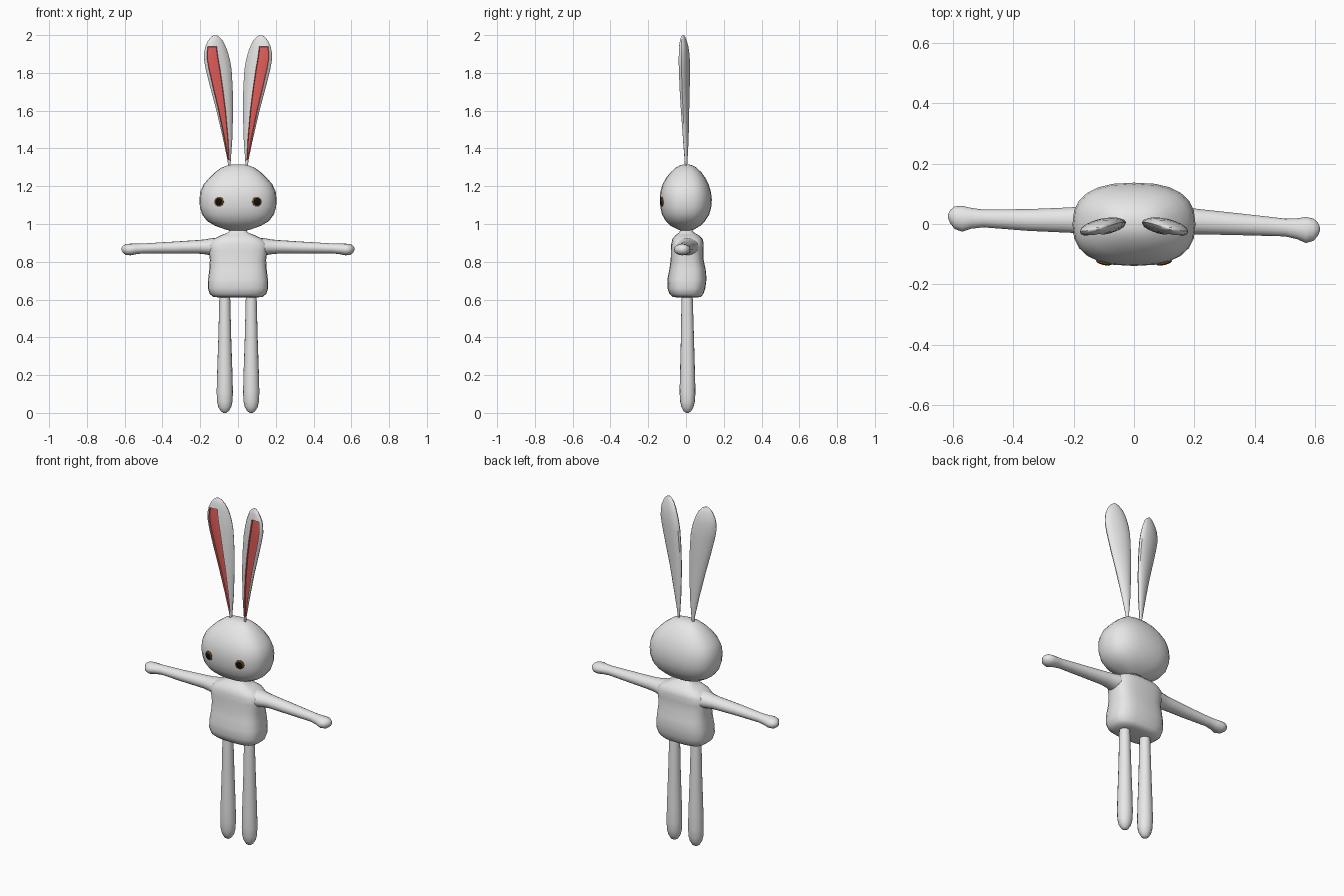
import bpy, bmesh, math
from mathutils import Vector
from mathutils.bvhtree import BVHTree


def material(name, rgb):
    m = bpy.data.materials.new(name)
    m.diffuse_color = (*rgb, 1)
    return m


FUR = material("pale_fur", (0.8, 0.8, 0.8))
PINK = material("ear_pink", (0.75, 0.11, 0.10))
BROWN = material("iris_brown", (0.22, 0.09, 0.02))
BLACK = material("pupil_black", (0.005, 0.005, 0.005))


def finish(name, bm, mats, angle=60):
    bmesh.ops.recalc_face_normals(bm, faces=bm.faces)
    me = bpy.data.meshes.new(name)
    bm.to_mesh(me)
    bm.free()
    ob = bpy.data.objects.new(name, me)
    bpy.context.collection.objects.link(ob)
    for m in mats:
        me.materials.append(m)
    bpy.ops.object.select_all(action='DESELECT')
    ob.select_set(True)
    bpy.context.view_layer.objects.active = ob
    bpy.ops.object.shade_smooth_by_angle(angle=math.radians(angle))
    return ob


def skin(bm, rings):
    """Bridge equal rings of points and cap both ends; returns quads by (ring, column)."""
    vs = [[bm.verts.new(p) for p in r] for r in rings]
    n = len(vs[0])
    quads = {}
    for i in range(len(vs) - 1):
        for j in range(n):
            k = (j + 1) % n
            quads[i, j] = bm.faces.new((vs[i][j], vs[i][k], vs[i + 1][k], vs[i + 1][j]))
    bm.faces.new(vs[0])
    bm.faces.new(vs[-1])
    return quads


def oval(ru, rv, n, power):
    e = 2 / power
    pts = []
    for i in range(n):
        a = 2 * math.pi * i / n
        c, s = math.cos(a), math.sin(a)
        pts.append((ru * math.copysign(abs(c) ** e, c), rv * math.copysign(abs(s) ** e, s)))
    return pts


def upright(name, rows, n=20, power=2.0, x=0.0):
    """Stack of ovals; each row is z, half width, front y, back y."""
    bm = bmesh.new()
    skin(bm, [[(x + u, (f + b) / 2 + v, z) for u, v in oval(w, (b - f) / 2, n, power)]
              for z, w, f, b in rows])
    return finish(name, bm, [FUR])


# Head
head = upright("head", [
    (0.962, 0.03, -0.02, 0.02), (0.972, 0.07, -0.045, 0.045), (0.99, 0.12, -0.08, 0.075),
    (1.015, 0.163, -0.107, 0.10), (1.05, 0.19, -0.127, 0.123), (1.09, 0.202, -0.136, 0.134),
    (1.13, 0.204, -0.139, 0.137), (1.17, 0.200, -0.136, 0.132), (1.21, 0.182, -0.124, 0.12),
    (1.245, 0.152, -0.105, 0.102), (1.275, 0.12, -0.08, 0.08), (1.298, 0.088, -0.055, 0.056),
    (1.31, 0.058, -0.033, 0.035), (1.315, 0.03, -0.015, 0.015)], 24, 2.5)

# Body with neck
upright("body", [
    (0.610, 0.09, -0.04, 0.05), (0.614, 0.13, -0.07, 0.08), (0.63, 0.150, -0.088, 0.092),
    (0.66, 0.160, -0.098, 0.102), (0.71, 0.158, -0.098, 0.109), (0.76, 0.152, -0.088, 0.104),
    (0.81, 0.149, -0.081, 0.093), (0.86, 0.156, -0.080, 0.092), (0.895, 0.158, -0.078, 0.094),
    (0.92, 0.132, -0.072, 0.088), (0.94, 0.090, -0.056, 0.068), (0.955, 0.052, -0.036, 0.042),
    (0.975, 0.04, -0.028, 0.03)], 24, 3.0)

# Arms with hands: x, centre z, half height, back y, front y
ARM = [(0.09, 0.878, 0.050, 0.075, -0.06), (0.14, 0.879, 0.046, 0.066, -0.05),
       (0.17, 0.879, 0.040, 0.057, -0.040), (0.21, 0.879, 0.036, 0.050, -0.034),
       (0.35, 0.875, 0.031, 0.035, -0.037), (0.50, 0.871, 0.026, 0.018, -0.041),
       (0.54, 0.868, 0.028, 0.019, -0.050), (0.57, 0.865, 0.031, 0.023, -0.063),
       (0.595, 0.865, 0.028, 0.018, -0.056), (0.61, 0.866, 0.018, 0.004, -0.038),
       (0.616, 0.867, 0.007, -0.01, -0.024)]
for side, name in ((1, "right_arm"), (-1, "left_arm")):
    bm = bmesh.new()
    rings = []
    for x, z, h, b, f in ARM:
        # the left arm swings slightly backwards
        shift = 0.0 if side > 0 else 0.045 * max(0, x - 0.1)
        if side < 0 and x > 0.3:
            shift += 0.03 * (x - 0.3) / 0.3 * 0.6
        rings.append([(side * x, (b + f) / 2 + shift + u, z + v)
                      for u, v in oval((b - f) / 2, h, 16, 2)])
    skin(bm, rings)
    finish(name, bm, [FUR])

# Legs with rounded feet
for side, name in ((1, "right_leg"), (-1, "left_leg")):
    upright(name, [
        (0.0, 0.008, 0.0, 0.014), (0.008, 0.020, -0.012, 0.027), (0.03, 0.034, -0.024, 0.039),
        (0.06, 0.041, -0.031, 0.047), (0.11, 0.043, -0.034, 0.050), (0.20, 0.041, -0.032, 0.048),
        (0.40, 0.034, -0.027, 0.042), (0.60, 0.029, -0.024, 0.036), (0.64, 0.027, -0.022, 0.034)],
        16, 2.0, side * 0.070)

# Ears: z, inner x, outer x, half thickness, centre y
EAR = [(1.295, 0.041, 0.051, 0.005, 0.0), (1.34, 0.038, 0.056, 0.008, 0.0),
       (1.45, 0.030, 0.079, 0.015, -0.002), (1.60, 0.026, 0.114, 0.021, -0.006),
       (1.72, 0.028, 0.146, 0.025, -0.008), (1.82, 0.034, 0.171, 0.027, -0.009),
       (1.87, 0.043, 0.180, 0.027, -0.010), (1.91, 0.054, 0.179, 0.025, -0.011),
       (1.94, 0.065, 0.173, 0.022, -0.012), (1.97, 0.080, 0.159, 0.016, -0.014),
       (1.99, 0.098, 0.143, 0.010, -0.015), (2.0, 0.115, 0.127, 0.004, -0.015)]
FRONT = [-1, -0.85, -0.5, -0.12, 0.2, 0.5, 0.76, 0.93]    # across the front
BACK = [1, 0.9, 0.65, 0.3, 0, -0.3, -0.65, -0.9]          # back again behind
for side, name in ((1, "right_ear"), (-1, "left_ear")):
    bm = bmesh.new()
    rings = []
    for z, xi, xo, t, cy in EAR:
        c, w = (xi + xo) / 2, (xo - xi) / 2
        rings.append([(side * (c + w * u), cy + s * t * math.sqrt(1 - u * u) - 0.22 * w * u, z)
                      for s, us in ((-1, FRONT), (1, BACK)) for u in us])
    quads = skin(bm, rings)
    # pink hollow on the outer half of the front
    inner = [quads[i, j] for i in range(1, 8) for j in (3, 4, 5)]
    for f in inner:
        f.material_index = 1
    bm.normal_update()
    bmesh.ops.recalc_face_normals(bm, faces=bm.faces)
    bmesh.ops.inset_region(bm, faces=inner, thickness=0.002, depth=-0.007)
    finish(name, bm, [FUR, PINK], 40)

# Eyes: brown rim disc with a black pupil, laid on the head surface
tree = BVHTree.FromPolygons([v.co for v in head.data.vertices],
                            [p.vertices[:] for p in head.data.polygons])
for side, name in ((1, "right_eye"), (-1, "left_eye")):
    hit, normal, _, _ = tree.ray_cast(Vector((side * 0.1, -1, 1.118)), Vector((0, 1, 0)))
    quat = normal.to_track_quat('Z', 'Y')
    bm = bmesh.new()
    profile = [(0.026, -0.006), (0.026, 0.003), (0.020, 0.006), (0.010, 0.008), (0.003, 0.0085)]
    quads = skin(bm, [[hit + quat @ Vector((u, v, h)) for u, v in oval(r, r, 16, 2)]
                      for r, h in profile])
    bm.faces.ensure_lookup_table()
    for f in bm.faces:
        f.material_index = 1
    for (i, j), f in quads.items():
        if i < 2:
            f.material_index = 0
    finish(name, bm, [BROWN, BLACK])
